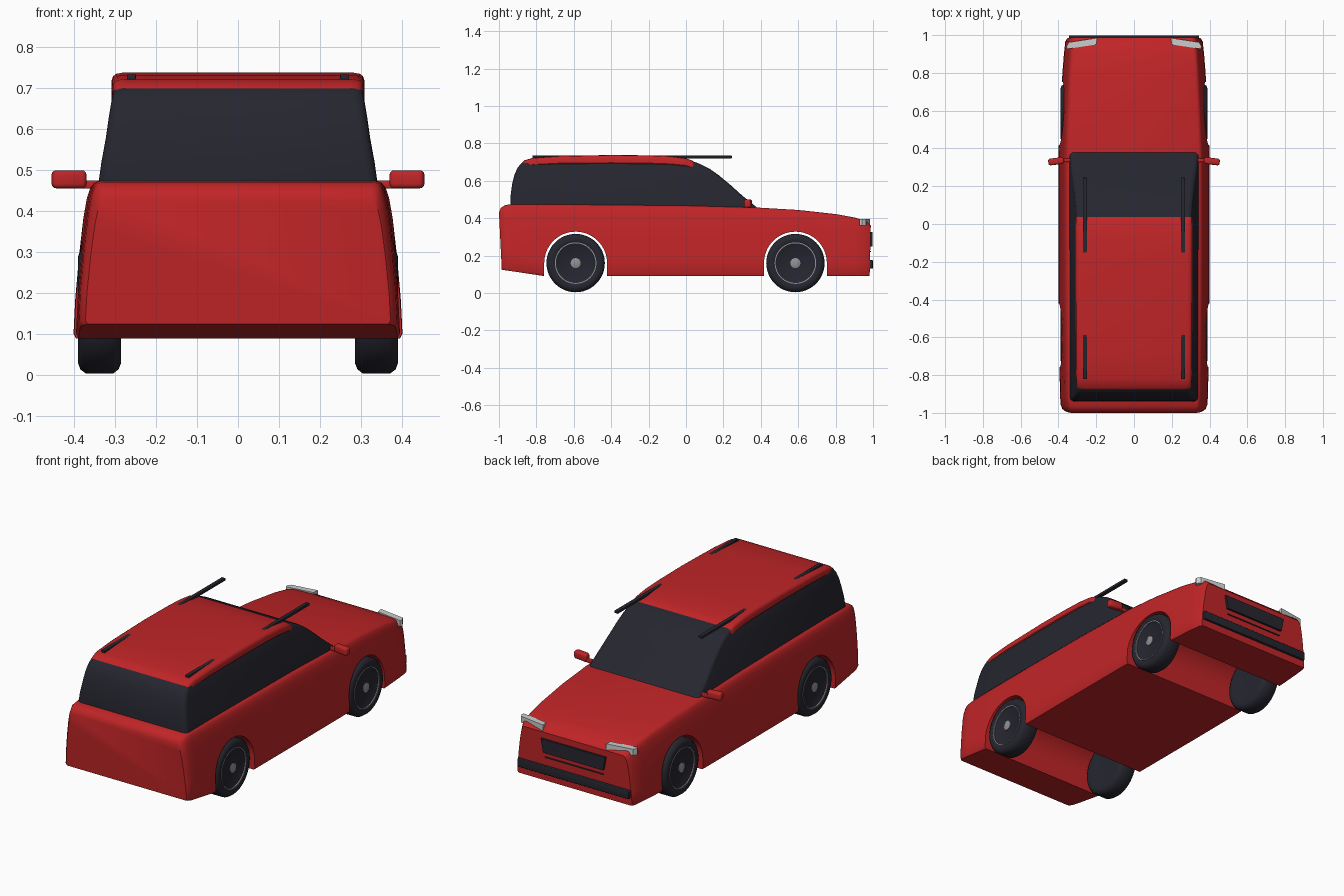
import bpy, bmesh, math
from mathutils import Vector, Matrix

cube = bpy.data.objects.get("Cube")
if cube:
    bpy.data.objects.remove(cube)


def material(name, color):
    m = bpy.data.materials.new(name)
    m.use_nodes = True
    m.diffuse_color = (*color, 1)
    m.node_tree.nodes["Principled BSDF"].inputs["Base Color"].default_value = (*color, 1)
    return m


RED = material("red paint", (0.53, 0.018, 0.02))
DARK = material("dark glass and rubber", (0.019, 0.019, 0.029))
SILVER = material("silver lamp", (0.6, 0.61, 0.61))
GREY = material("grey metal", (0.29, 0.29, 0.31))


def finish(name, bm, mat, angle=35):
    bmesh.ops.recalc_face_normals(bm, faces=bm.faces)
    me = bpy.data.meshes.new(name)
    bm.to_mesh(me)
    bm.free()
    ob = bpy.data.objects.new(name, me)
    bpy.context.collection.objects.link(ob)
    me.materials.append(mat)
    smooth(ob, angle)
    return ob


def smooth(ob, angle=35):
    bpy.ops.object.select_all(action="DESELECT")
    ob.select_set(True)
    bpy.context.view_layer.objects.active = ob
    bpy.ops.object.shade_smooth_by_angle(angle=math.radians(angle))


def loft(name, rings, mat, angle=35):
    """Skin a list of closed point rings and cap both ends."""
    bm = bmesh.new()
    rows = [[bm.verts.new(p) for p in ring] for ring in rings]
    n = len(rows[0])
    for a, b in zip(rows, rows[1:]):
        for i in range(n):
            j = (i + 1) % n
            bm.faces.new((a[i], a[j], b[j], b[i]))
    bm.faces.new(rows[0])
    bm.faces.new(rows[-1][::-1])
    return finish(name, bm, mat, angle)


def section(y, bottom, top, width, outline, lean=0):
    """Mirrored cross-section; outline holds (height share, width share)."""
    half = [(width * w, y + lean * (1 - t), bottom + (top - bottom) * t) for t, w in outline]
    return half + [(-x, yy, z) for x, yy, z in reversed(half)]


def box(name, center, size, mat, bevel=0.0, turn=0.0):
    bm = bmesh.new()
    bmesh.ops.create_cube(bm, size=1)
    bmesh.ops.scale(bm, vec=size, verts=bm.verts)
    if bevel:
        bmesh.ops.bevel(bm, geom=bm.edges[:], offset=bevel, segments=3,
                        profile=0.5, affect="EDGES")
    bmesh.ops.transform(bm, verts=bm.verts,
                        matrix=Matrix.Translation(center) @ Matrix.Rotation(turn, 4, "Z"))
    return finish(name, bm, mat)


def lathe(name, profile, center, side, mat, steps=48):
    """Spin an (x, radius) profile round the wheel axle."""
    bm = bmesh.new()
    y, z = center
    vs = [bm.verts.new((side * x, y, z + r)) for x, r in profile]
    es = [bm.edges.new(p) for p in zip(vs, vs[1:])]
    bmesh.ops.spin(bm, geom=vs + es, cent=(0, y, z), axis=(1, 0, 0),
                   angle=math.tau, steps=steps, use_duplicate=False)
    bmesh.ops.remove_doubles(bm, verts=bm.verts, dist=0.0002)
    return finish(name, bm, mat, 40)


# Lower body
SIDE = [(0, 0.985), (0.03, 1), (0.25, 0.99), (0.55, 0.965), (0.78, 0.94),
        (0.9, 0.92), (0.965, 0.9), (0.99, 0.88), (1, 0.85)]
stations = [
    (-1.0, 0.125, 0.43, 0.372, 0.015), (-0.99, 0.123, 0.455, 0.38, 0.012),
    (-0.965, 0.12, 0.471, 0.388, 0.008), (-0.92, 0.115, 0.475, 0.391, 0),
    (-0.755, 0.09, 0.475, 0.395, 0), (-0.4, 0.09, 0.471, 0.4, 0),
    (0, 0.09, 0.467, 0.401, 0), (0.38, 0.09, 0.457, 0.4, 0),
    (0.6, 0.09, 0.444, 0.39, 0), (0.8, 0.09, 0.422, 0.379, 0),
    (0.9, 0.09, 0.404, 0.371, 0), (0.965, 0.09, 0.384, 0.364, 0),
    (0.988, 0.09, 0.36, 0.354, -0.006)]
body = loft("body", [section(y, b, t, w, SIDE, lean) for y, b, t, w, lean in stations], RED)

# Wheel arches cut across the full width
AXLES = {"rear": -0.59, "front": 0.585}
AXLE_Z, ARCH = 0.16, 0.168
for end, y in AXLES.items():
    arc = [(y + ARCH * math.cos(math.pi * i / 32), AXLE_Z + ARCH * math.sin(math.pi * i / 32))
           for i in range(33)]
    arc += [(y - ARCH, 0), (y + ARCH, 0)]
    cutter = loft(end + "_arch_cutter", [[(x, a, b) for a, b in arc] for x in (-0.6, 0.6)], RED)
    mod = body.modifiers.new("arch", "BOOLEAN")
    mod.operation, mod.solver, mod.object = "DIFFERENCE", "EXACT", cutter
    bpy.context.view_layer.objects.active = body
    bpy.ops.object.modifier_apply(modifier=mod.name)
    bpy.data.objects.remove(cutter)
smooth(body)


# Glass cabin, stacked from rounded rectangles
def plan(z, back, front, w, r=0.025):
    pts = []
    for cx, cy, start in ((w - r, front - r, 0), (-w + r, front - r, 90),
                          (-w + r, back + r, 180), (w - r, back + r, 270)):
        for k in range(5):
            a = math.radians(start + k * 22.5)
            pts.append((cx + r * math.cos(a), cy + r * math.sin(a), z))
    return pts


levels = [(0.43, -0.94, 0.41, 0.345), (0.455, -0.94, 0.382, 0.342),
          (0.52, -0.938, 0.302, 0.333), (0.58, -0.93, 0.235, 0.322),
          (0.63, -0.918, 0.175, 0.315), (0.665, -0.903, 0.125, 0.309),
          (0.69, -0.885, 0.075, 0.304), (0.705, -0.865, 0.035, 0.3),
          (0.714, -0.84, -0.01, 0.29)]
loft("window_glass", [plan(*lv) for lv in levels], DARK, 45)

# Roof panel
ROOF = [(0, 0.99), (0.1, 1), (0.6, 0.997), (0.82, 0.985), (0.94, 0.96), (1, 0.91)]
roof = [(-0.877, 0.668, 0.695, 0.296), (-0.862, 0.671, 0.71, 0.302),
        (-0.82, 0.683, 0.722, 0.306), (-0.68, 0.69, 0.732, 0.308),
        (-0.4, 0.692, 0.738, 0.309), (-0.2, 0.69, 0.736, 0.309),
        (-0.08, 0.686, 0.731, 0.309), (0, 0.678, 0.72, 0.309),
        (0.03, 0.668, 0.71, 0.308), (0.045, 0.662, 0.698, 0.305)]
loft("roof", [section(y, b, t, w, ROOF) for y, b, t, w in roof], RED)

# Wheels
TYRE = [(0.288, 0), (0.288, 0.105), (0.285, 0.13), (0.291, 0.145), (0.305, 0.156),
        (0.37, 0.156), (0.384, 0.146), (0.39, 0.13), (0.386, 0.112), (0.38, 0.104), (0.38, 0)]
RING = [(0.378, 0.111), (0.388, 0.111), (0.388, 0.106), (0.378, 0.106)]
HUB = [(0.375, 0.027), (0.385, 0.027), (0.387, 0.023), (0.387, 0)]
for end, y in AXLES.items():
    for side, label in ((1, "left"), (-1, "right")):
        tag = f"{end}_{label}_"
        lathe(tag + "wheel", TYRE, (y, AXLE_Z), side, DARK)
        lathe(tag + "rim_ring", RING, (y, AXLE_Z), side, GREY)
        lathe(tag + "hub", HUB, (y, AXLE_Z), side, GREY, 16)

# Mirrors, roof rails and headlights on both sides
for side, label in ((1, "left"), (-1, "right")):
    box(label + "_mirror", (side * 0.412, 0.332, 0.478), (0.084, 0.036, 0.044), RED,
        0.011, -side * 0.12)
    box(label + "_mirror_stem", (side * 0.36, 0.338, 0.465), (0.06, 0.02, 0.02), RED, 0.004)
    box(label + "_roof_rail", (side * 0.26, -0.288, 0.727), (0.022, 1.066, 0.014), DARK, 0.002)
    lamp = [(0.195, 0.985), (0.345, 0.962), (0.358, 0.94), (0.352, 0.927), (0.2, 0.95)]
    loft(label + "_headlight", [[(side * x, y, z) for x, y in lamp] for z in (0.362, 0.397)],
         SILVER)

# Nose details
box("bumper_strip", (0, 0.988, 0.153), (0.69, 0.022, 0.046), DARK, 0.004)
grille = [(-0.2, 0.325), (0.2, 0.325), (0.185, 0.25), (-0.185, 0.25)]
loft("grille", [[(x, y, z) for x, z in grille] for y in (0.975, 0.998)], DARK)
box("grille_line", (0, 0.986, 0.222), (0.36, 0.008, 0.006), DARK)
